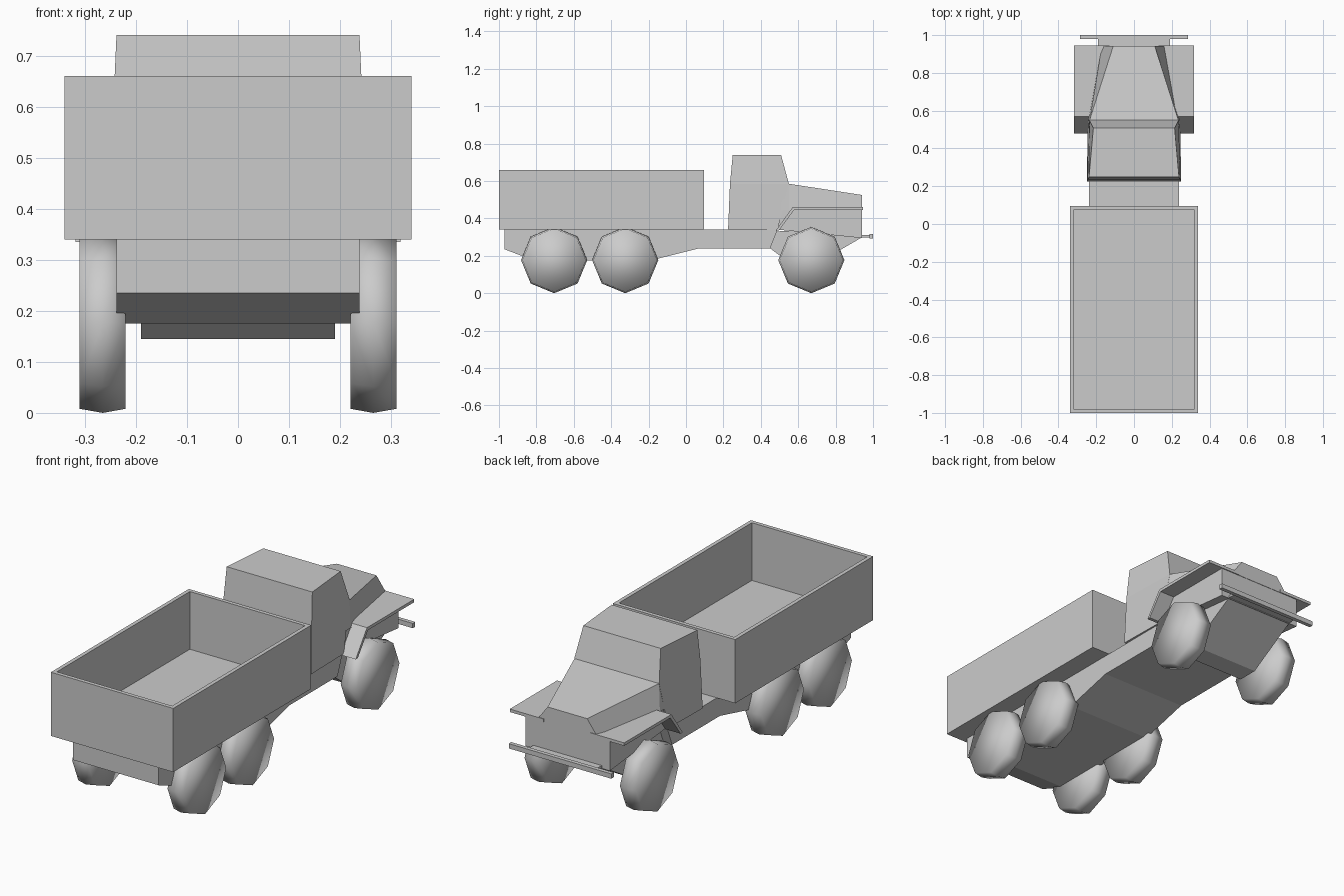
import bpy, bmesh, math
from mathutils import Vector

if "Cube" in bpy.data.objects:
    bpy.data.objects.remove(bpy.data.objects["Cube"])


def make(name, bm):
    bmesh.ops.recalc_face_normals(bm, faces=bm.faces)
    me = bpy.data.meshes.new(name)
    bm.to_mesh(me)
    bm.free()
    ob = bpy.data.objects.new(name, me)
    bpy.context.collection.objects.link(ob)
    return ob


def loft(name, rings):
    """Closed solid through matching rings of points."""
    bm = bmesh.new()
    vs = [[bm.verts.new(p) for p in r] for r in rings]
    n = len(vs[0])
    for a, b in zip(vs, vs[1:]):
        for i in range(n):
            j = (i + 1) % n
            bm.faces.new((a[i], a[j], b[j], b[i]))
    bm.faces.new(vs[0])
    bm.faces.new(vs[-1])
    return make(name, bm)


def prism(name, profile, x0, x1):
    """Side profile (y, z) extruded from x0 to x1."""
    return loft(name, [[(x, y, z) for y, z in profile] for x in (x0, x1)])


def box(y0, y1, z0, z1):
    return [(y0, z0), (y1, z0), (y1, z1), (y0, z1)]


# Open cargo bed: inset the top and sink it
bed = prism("cargo_bed", box(-1.0, 0.095, 0.34, 0.66), -0.34, 0.34)
bm = bmesh.new()
bm.from_mesh(bed.data)
bm.normal_update()
top = [f for f in bm.faces if f.normal.z > 0.9]
bmesh.ops.inset_region(bm, faces=top, thickness=0.028)
sunk = bmesh.ops.extrude_discrete_faces(bm, faces=top)["faces"]
bmesh.ops.translate(bm, vec=(0, 0, -0.29), verts=sunk[0].verts[:])
bm.to_mesh(bed.data)
bm.free()

# Chassis under the bed and cab
prism("chassis", [(-0.97, 0.34), (-0.97, 0.235), (-0.815, 0.175), (-0.19, 0.175),
                  (0.07, 0.24), (0.45, 0.24), (0.49, 0.34)], -0.238, 0.238)

# Narrow front underbody and wide nose box above it
prism("front_underbody", [(0.44, 0.33), (0.45, 0.24), (0.575, 0.145), (0.68, 0.145),
                          (0.84, 0.24), (0.938, 0.297), (0.938, 0.34)], -0.19, 0.19)
prism("nose_box", [(0.45, 0.34), (0.49, 0.34), (0.94, 0.295), (0.94, 0.45), (0.45, 0.45)],
      -0.235, 0.235)

# Cab: rings of (z, rear y, front y, rear half width, front half width)
cab = [(0.34, 0.225, 0.49, 0.25, 0.245),
       (0.585, 0.235, 0.55, 0.245, 0.236),
       (0.74, 0.25, 0.508, 0.238, 0.215)]
loft("cab", [[(-wr, yr, z), (wr, yr, z), (wf, yf, z), (-wf, yf, z)]
             for z, yr, yf, wr, wf in cab])

# Tapered hood: rings of (y, bottom half width, top half width, top z)
hood = [(0.51, 0.242, 0.235, 0.585), (0.55, 0.24, 0.235, 0.585), (0.942, 0.17, 0.11, 0.525)]
loft("hood", [[(-wb, y, 0.445), (wb, y, 0.445), (wt, y, zt), (-wt, y, zt)]
              for y, wb, wt, zt in hood])

# Bumper and its mount
prism("bumper_mount", box(0.93, 0.985, 0.298, 0.31), -0.19, 0.19)
prism("bumper", box(0.98, 1.0, 0.292, 0.316), -0.285, 0.285)


def wheel(name, side, y):
    """Eight-sided wheel with a softly crowned tread."""
    profile = [(0.22, 0.169), (0.265, 0.177), (0.31, 0.169)]
    rings = []
    for x, r in profile:
        rings.append([(side * x, y + r * math.cos(i * math.pi / 4),
                       0.177 + r * math.sin(i * math.pi / 4)) for i in range(8)])
    ob = loft(name, rings)
    for p in ob.data.polygons:
        p.use_smooth = True


# Fenders and wheels on both sides
fender = [(0.48, 0.335), (0.57, 0.46), (0.945, 0.46), (0.945, 0.445),
          (0.578, 0.445), (0.497, 0.335)]
for side, label in ((-1, "left"), (1, "right")):
    prism("fender_" + label, fender, side * 0.13, side * 0.318)
    for pos, y in (("rear", -0.705), ("middle", -0.325), ("front", 0.67)):
        wheel(f"{pos}_wheel_{label}", side, y)
